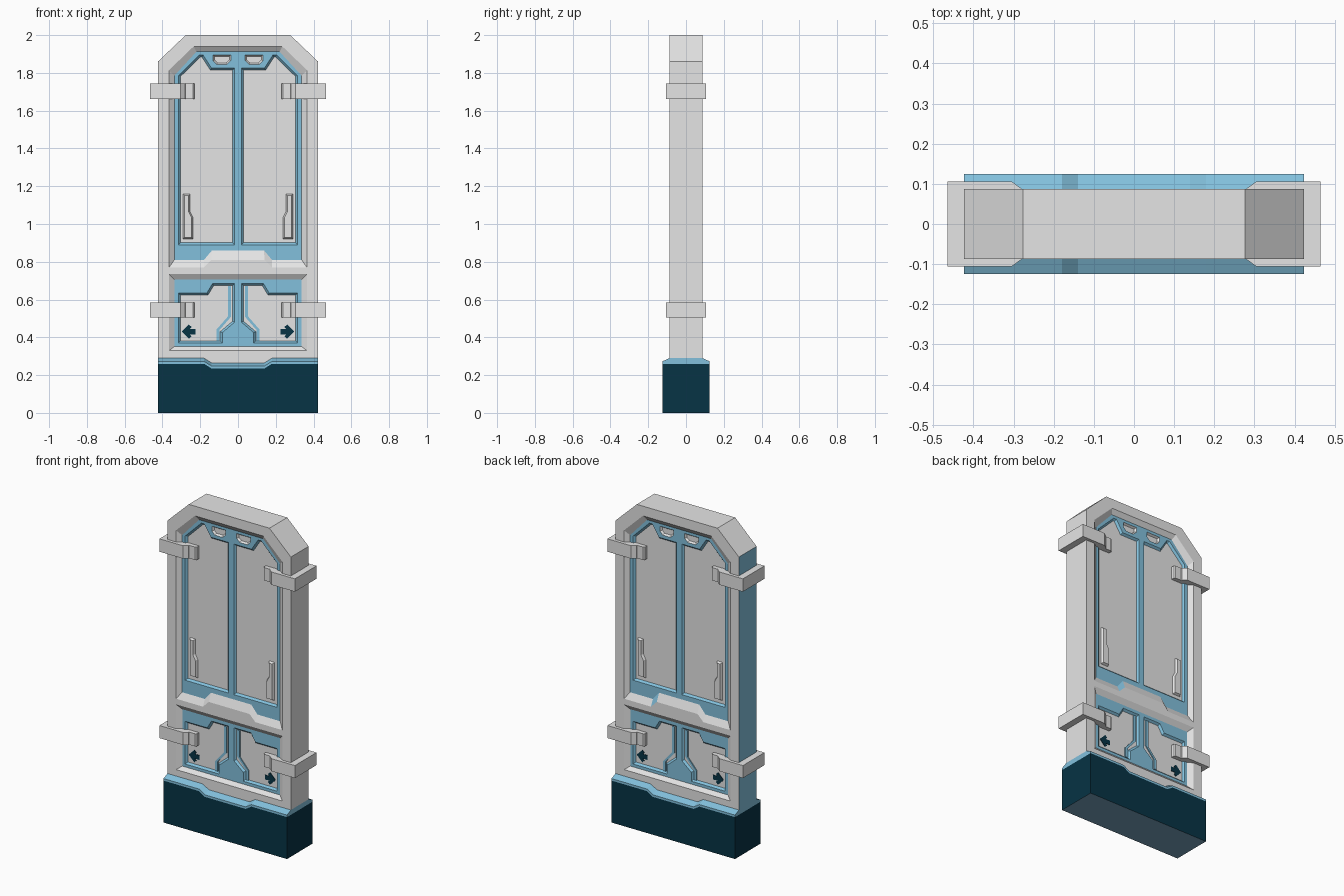
import bpy, bmesh
from mathutils import Vector
from mathutils.geometry import tessellate_polygon

if "Cube" in bpy.data.objects:
    bpy.data.objects.remove(bpy.data.objects["Cube"])


def material(name, rgb):
    m = bpy.data.materials.new(name)
    m.diffuse_color = (*rgb, 1)
    m.use_nodes = True
    m.node_tree.nodes["Principled BSDF"].inputs["Base Color"].default_value = m.diffuse_color
    return m


MATS = [material("light grey", (0.784, 0.784, 0.784)),
        material("sky blue", (0.225, 0.53, 0.72)),
        material("dark navy", (0.002, 0.033, 0.059)),
        material("slate blue", (0.18, 0.35, 0.50))]
GREY, BLUE, NAVY, SLATE = 0, 1, 2, 3
FACE, FLOOR, PANEL = 0.087, 0.067, 0.055   # half-depths: frame, recess floor, panel


def finish(bm, name):
    bmesh.ops.remove_doubles(bm, verts=bm.verts, dist=1e-5)
    bmesh.ops.recalc_face_normals(bm, faces=bm.faces)
    me = bpy.data.meshes.new(name)
    bm.to_mesh(me)
    bm.free()
    for m in MATS:
        me.materials.append(m)
    ob = bpy.data.objects.new(name, me)
    bpy.context.collection.objects.link(ob)
    return ob


def fill(bm, loops, y, mat):
    """Flat xz face with holes at depth y."""
    pts = [p for loop in loops for p in loop]
    vs = [bm.verts.new((x, y, z)) for x, z in pts]
    for tri in tessellate_polygon([[Vector((x, z, 0)) for x, z in l] for l in loops]):
        bm.faces.new([vs[i] for i in tri]).material_index = mat


def walls(bm, a, ya, b, yb, mat):
    """Band of quads between two matching loops."""
    va = [bm.verts.new((x, ya, z)) for x, z in a]
    vb = [bm.verts.new((x, yb, z)) for x, z in b]
    for i in range(len(a)):
        j = (i + 1) % len(a)
        bm.faces.new((va[i], va[j], vb[j], vb[i])).material_index = mat


def inset(loop, d):
    """Offset a polygon inwards by d."""
    n = len(loop)
    area = sum(loop[i - 1][0] * loop[i][1] - loop[i][0] * loop[i - 1][1] for i in range(n))
    s = 1 if area > 0 else -1
    out = []
    for i in range(n):
        p, q, r = (Vector(loop[k % n]) for k in (i - 1, i, i + 1))
        e, f = (q - p).normalized(), (r - q).normalized()
        n1, n2 = Vector((-e.y, e.x)) * s, Vector((-f.y, f.x)) * s
        out.append(tuple(q + (n1 + n2) * (d / (1 + n1.dot(n2)))))
    return out


def flip(loop):
    return [(-x, z) for x, z in loop]


def sym(half):
    """Complete a right-half outline with its mirror."""
    return half + flip(half)[::-1]


# Outlines (x, z)
outer = sym([(0.14, 0.265), (0.18, 0.29), (0.424, 0.29), (0.424, 1.86), (0.277, 2.0)])
upper_rim = sym([(0.14, 0.81), (0.18, 0.77), (0.365, 0.77), (0.365, 1.815), (0.235, 1.94)])
upper_floor = sym([(0.138, 0.86), (0.18, 0.81), (0.337, 0.81), (0.337, 1.785), (0.22, 1.912)])
lower_rim = sym([(0.365, 0.33), (0.365, 0.735)])
lower_floor = sym([(0.335, 0.352), (0.335, 0.705)])
upper_panel = [(-0.316, 0.89), (-0.018, 0.89), (-0.018, 1.825), (-0.14, 1.825),
               (-0.185, 1.895), (-0.205, 1.895), (-0.316, 1.785)]
lower_panel = [(-0.316, 0.37), (-0.083, 0.37), (-0.083, 0.425), (-0.018, 0.48),
               (-0.018, 0.685), (-0.135, 0.685), (-0.165, 0.635), (-0.316, 0.635)]
vent = [(-0.132, 1.895), (-0.132, 1.865), (-0.112, 1.845), (-0.06, 1.845),
        (-0.038, 1.865), (-0.038, 1.895)]

# Door body: frame with bevelled recesses holding sunken panels, on both faces
bm = bmesh.new()
walls(bm, outer, -FACE, outer, FACE, GREY)
for s in (-1, 1):
    fill(bm, [outer, upper_rim, lower_rim], s * FACE, GREY)
    for rim, floor, panels in ((upper_rim, upper_floor, [upper_panel, vent]),
                               (lower_rim, lower_floor, [lower_panel])):
        walls(bm, rim, s * FACE, floor, s * FLOOR, GREY)
        cuts = panels + [flip(p) for p in panels]
        fill(bm, [floor] + cuts, s * FLOOR, BLUE)
        for c in cuts:
            small = len(c) == len(vent)
            inner = inset(c, 0.008 if small else 0.011)
            walls(bm, c, s * FLOOR, inner, s * PANEL, GREY if small else BLUE)
            fill(bm, [inner], s * PANEL, GREY)
# blue left flank and the blue facet on the back crossbar
for f in bm.faces:
    c = f.calc_center_median()
    if c.x < -0.423 or (FLOOR + 0.005 < c.y < FACE - 0.005
                        and 0.13 < c.x < 0.19 and 0.76 < c.z < 0.87):
        f.material_index = BLUE
finish(bm, "door_body")


def relief(name, loop, y0, y1, mat, taper=0.0):
    """Raised piece repeated left/right and front/back."""
    bm = bmesh.new()
    for s in (-1, 1):
        for l in (loop, flip(loop)):
            top = inset(l, taper) if taper else l
            fill(bm, [l], s * y0, mat)
            walls(bm, l, s * y0, top, s * y1, mat)
            fill(bm, [top], s * y1, mat)
    finish(bm, name)


# Handles, lower panel ribs and arrow markers
relief("handles", [(-0.292, 0.92), (-0.236, 0.92), (-0.236, 1.035), (-0.252, 1.065),
                   (-0.252, 1.16), (-0.292, 1.16)], PANEL - 0.003, PANEL + 0.014, GREY, 0.009)
path = [(-0.045, 0.673), (-0.045, 0.51), (-0.106, 0.44), (-0.106, 0.38)]
relief("panel_ribs", [(x - 0.009, z) for x, z in path] + [(x + 0.009, z) for x, z in path[::-1]],
       PANEL - 0.003, PANEL + 0.006, BLUE)
relief("arrow_markers", [(-0.298, 0.43), (-0.26, 0.392), (-0.246, 0.405), (-0.256, 0.416),
                         (-0.225, 0.416), (-0.225, 0.444), (-0.256, 0.444), (-0.246, 0.455),
                         (-0.26, 0.468)], PANEL - 0.002, PANEL + 0.003, NAVY)


# Clamps wrapping round the frame edges
half = [(0.465, 0.106), (0.305, 0.106), (0.28, 0.088), (0.278, 0.082),
        (0.237, 0.082), (0.23, 0.075), (0.23, 0.05)]
ring = half + [(x, -y) for x, y in half[::-1]]
for label, z0, z1 in (("upper", 1.663, 1.743), ("lower", 0.506, 0.584)):
    for side, s in (("left", -1), ("right", 1)):
        bm = bmesh.new()
        f = bm.faces.new([bm.verts.new((s * x, y, z0)) for x, y in ring])
        ext = bmesh.ops.extrude_face_region(bm, geom=[f], use_keep_orig=True)
        bmesh.ops.translate(bm, vec=(0, 0, z1 - z0),
                            verts=[v for v in ext["geom"] if isinstance(v, bmesh.types.BMVert)])
        finish(bm, f"{label}_{side}_clamp")


def loft(name, section, mat):
    """Sweep a (y, z) section along x with the dipped middle."""
    bm = bmesh.new()
    rows = []
    for x, dip in ((-0.424, 0), (-0.18, 0), (-0.14, 0.025), (0.14, 0.025), (0.18, 0), (0.424, 0)):
        rows.append([bm.verts.new((x, y, z - dip if z > 0 else 0)) for y, z in section])
    n = len(section)
    for a, b in zip(rows, rows[1:]):
        for i in range(n):
            bm.faces.new((a[i], a[(i + 1) % n], b[(i + 1) % n], b[i]))
    bm.faces.new(rows[0])
    bm.faces.new(rows[-1])
    for f in bm.faces:   # underside is a paler slate
        f.material_index = SLATE if f.calc_center_median().z < 0.001 else mat
    finish(bm, name)


# Plinth and its bevelled blue cap
loft("plinth", [(-0.125, 0), (0.125, 0), (0.125, 0.26), (-0.125, 0.26)], NAVY)
loft("plinth_cap", [(-0.125, 0.26), (0.125, 0.26), (0.125, 0.273), (FACE, 0.29),
                    (-FACE, 0.29), (-0.125, 0.273)], BLUE)
